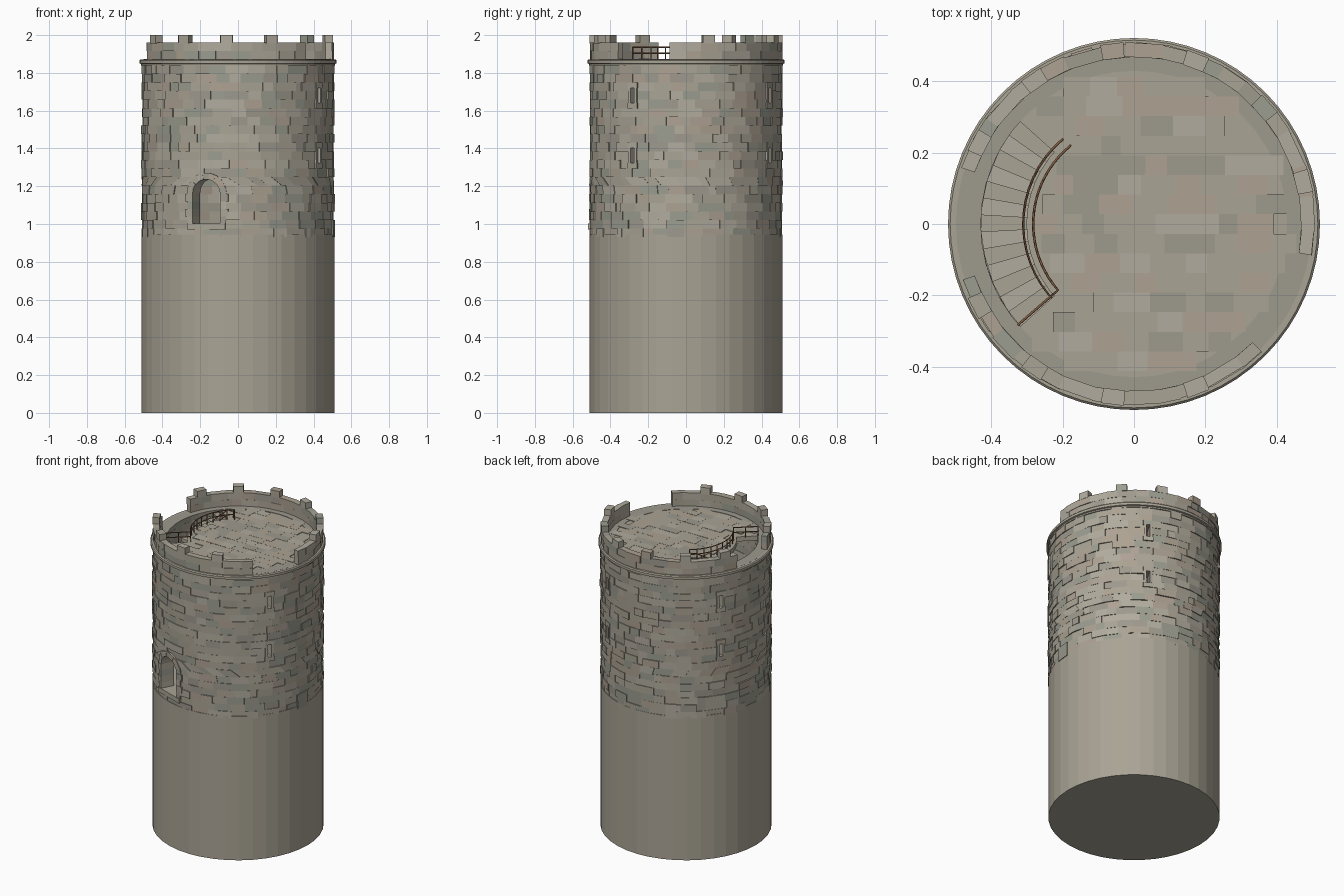
import bpy, bmesh, math, random
from math import sin, cos, radians, pi, sqrt

if "Cube" in bpy.data.objects:
    bpy.data.objects.remove(bpy.data.objects["Cube"])

random.seed(7)
R = 0.51                                  # outer wall radius
ROW, Z0, ROWS = 0.0455, 0.93, 20          # masonry courses


def material(name, rgb):
    m = bpy.data.materials.new(name)
    m.diffuse_color = (*rgb, 1)
    m.use_nodes = True
    m.node_tree.nodes["Principled BSDF"].inputs["Base Color"].default_value = m.diffuse_color
    return m


STONES = [material("stone_" + n, c) for n, c in (
    ("beige", (0.40, 0.37, 0.30)), ("light", (0.44, 0.41, 0.34)),
    ("green", (0.33, 0.34, 0.28)), ("warm", (0.42, 0.36, 0.29)),
    ("grey", (0.34, 0.32, 0.27)))]
WOOD = material("wood", (0.22, 0.11, 0.055))


def finish(name, bm):
    bmesh.ops.recalc_face_normals(bm, faces=bm.faces)
    me = bpy.data.meshes.new(name)
    bm.to_mesh(me)
    bm.free()
    for m in STONES:
        me.materials.append(m)
    ob = bpy.data.objects.new(name, me)
    bpy.context.collection.objects.link(ob)
    return ob


def block(bm, quad, r0, r1, mat=None):
    """Stone whose face is a quad of (angle, z), running from radius r0 to r1."""
    mat = random.choice((0, 0, 1, 1, 2, 3, 4)) if mat is None else mat
    a, b = [[bm.verts.new((r * cos(t), r * sin(t), z)) for t, z in quad] for r in (r0, r1)]
    faces = [a, b] + [[a[i], a[i - 1], b[i - 1], b[i]] for i in range(4)]
    for f in faces:
        bm.faces.new(f).material_index = mat


def rect(a0, a1, z0, z1):
    return [(a0, z0), (a1, z0), (a1, z1), (a0, z1)]


def arc(bm, a0, a1, z0, z1, r0, r1, n, mat=0):
    for i in range(n):
        s = (a1 - a0) / n
        block(bm, rect(a0 + i * s, a0 + (i + 1) * s, z0, z1), r0, r1, mat)


def lathe(name, profile, n):
    bm = bmesh.new()
    rings = [[bm.verts.new((r * cos(2 * pi * i / n), r * sin(2 * pi * i / n), z))
              for i in range(n)] for r, z in profile]
    for p, q in zip(rings, rings[1:] + rings[:1]):
        for i in range(n):
            bm.faces.new((p[i - 1], p[i], q[i], q[i - 1]))
    return finish(name, bm)


# plain lower drum and entrance floor
bm = bmesh.new()
for r, z0, z1 in ((R, 0, 0.945), (0.45, 0.94, 1.0)):
    res = bmesh.ops.create_cone(bm, cap_ends=True, segments=40, radius1=r, radius2=r, depth=z1 - z0)
    bmesh.ops.translate(bm, verts=res["verts"], vec=(0, 0, (z0 + z1) / 2))
finish("lower_drum", bm)

# openings: arched door and three columns of slit windows
DOOR, SPRING = radians(250.7), 1.16
WINDOWS = [radians(a) for a in (59.5, 149, 326.5)]


def door_half(z):
    d = max(0, z - SPRING)
    return sqrt(max(0, 0.0885 ** 2 - d * d)) / R


def row_openings(k):
    z0, z1 = Z0 + k * ROW, Z0 + (k + 1) * ROW
    out = []
    if k in (8, 9, 10, 15, 16, 17):
        out += [(w, 0.02 / R, 0.02 / R) for w in WINDOWS]
    if 1 <= k <= 6:
        out.append((DOOR, door_half(z0), door_half(z1)))
    return sorted(out) or [(random.uniform(0, 6), 0, 0)]


# masonry wall, split between openings in every course
bm = bmesh.new()
for k in range(ROWS):
    z0, z1 = Z0 + k * ROW, Z0 + (k + 1) * ROW
    ops = row_openings(k)
    for p, q in zip(ops, ops[1:] + [(ops[0][0] + 2 * pi, *ops[0][1:])]):
        s0, s1, e0, e1 = p[0] + p[1], p[0] + p[2], q[0] - q[1], q[0] - q[2]
        n = max(1, round((e0 - s0) * R / 0.088))
        cuts = [0] + [(i + random.uniform(-0.33, 0.33)) / n for i in range(1, n)] + [1]
        for u, v in zip(cuts, cuts[1:]):
            block(bm, [(s0 + (e0 - s0) * u, z0), (s0 + (e0 - s0) * v, z0),
                       (s1 + (e1 - s1) * v, z1), (s1 + (e1 - s1) * u, z1)],
                  0.43, R + random.uniform(-0.005, 0.004))
finish("masonry_wall", bm)

# door surround: jamb stones, voussoirs and sill
bm = bmesh.new()
for side in (-1, 1):
    for i in range(4):
        z = 1.0 + i * 0.04
        w = 0.108 + 0.012 * (i % 2)
        a, b = sorted((DOOR + side * 0.077 / R, DOOR + side * w / R))
        block(bm, rect(a, b, z, z + 0.04), 0.428, R + 0.004 + 0.002 * (i % 2))
for i in range(9):
    t0, t1 = pi * i / 9, pi * (i + 1) / 9
    block(bm, [(DOOR + r * cos(t) / R, SPRING + r * sin(t))
               for r, t in ((0.077, t0), (0.112, t0), (0.112, t1), (0.077, t1))],
          0.428, R + 0.004 + 0.002 * (i % 2))
block(bm, rect(DOOR - 0.105 / R, DOOR + 0.105 / R, 0.972, 1.002), 0.40, 0.522, 0)
finish("door_surround", bm)

# window surrounds
bm = bmesh.new()
for w in WINDOWS:
    for z in (Z0 + 8 * ROW, Z0 + 15 * ROW):
        top = z + 3 * ROW
        for side in (-1, 1):
            a, b = sorted((w + side * 0.010 / R, w + side * 0.026 / R))
            block(bm, rect(a, b, z + 0.028, top - 0.028), 0.428, R + 0.006)
        for lo in (z, top - 0.028):
            block(bm, rect(w - 0.03 / R, w + 0.03 / R, lo, lo + 0.028), 0.428, R + 0.006)
finish("window_surrounds", bm)

# projecting cornice
lathe("cornice", [(0.45, 1.838), (0.513, 1.838), (0.513, 1.847), (0.522, 1.85),
                  (0.522, 1.866), (0.516, 1.872), (0.45, 1.872)], 64)

# deck slab with the stair opening left out
A0, A1 = radians(138), radians(222)
bm = bmesh.new()
res = bmesh.ops.create_cone(bm, cap_ends=True, segments=48, radius1=0.302, radius2=0.302, depth=0.03)
bmesh.ops.translate(bm, verts=res["verts"], vec=(0, 0, 1.855))
arc(bm, A1, A0 + 2 * pi, 1.84, 1.87, 0.298, 0.435, 32)
arc(bm, 0, 2 * pi, 1.84, 1.8725, 0.43, 0.50, 48, 4)
finish("deck_slab", bm)

# deck paving
bm = bmesh.new()


def paved(x, y):
    r, a = math.hypot(x, y), math.atan2(y, x) % (2 * pi)
    return r < 0.468 and not (r > 0.302 and A0 - 0.02 < a < A1 + 0.02)


for j in range(17):
    y0 = -0.4675 + j * 0.055
    x = -0.47 - random.uniform(0, 0.06)
    while x < 0.46:
        w = random.uniform(0.05, 0.11)
        mat = random.choice((0, 0, 1, 3, 4))
        n = 4
        pts = [(x + w * i / n, y0 + 0.055 * k / n) for i in range(n + 1) for k in range(n + 1)]
        if all(paved(*p) for p in pts):
            m = bmesh.ops.create_cube(bm, size=1)["verts"]
            bmesh.ops.scale(bm, verts=m, vec=(w, 0.055, 0.008))
            bmesh.ops.translate(bm, verts=m, vec=(x + w / 2, y0 + 0.0275, 1.87 + random.uniform(-0.001, 0.001)))
            for f in {f for v in m for f in v.link_faces}:
                f.material_index = mat
        x += w
finish("deck_paving", bm)

# parapet in two courses, with a gap on the right and on the left
bm = bmesh.new()
for a0, a1 in ((-10, 162), (198, 315)):
    for z0, z1 in ((1.87, 1.915), (1.915, 1.96)):
        n = round((a1 - a0) / 10)
        cuts = [a0] + [a0 + (a1 - a0) * (i + random.uniform(-0.3, 0.3)) / n for i in range(1, n)] + [a1]
        for u, v in zip(cuts, cuts[1:]):
            block(bm, rect(radians(u), radians(v), z0, z1), 0.47, R + random.uniform(-0.006, 0.001))
finish("parapet", bm)

# merlons
bm = bmesh.new()
for i in range(13):
    a = (97 + i * 360 / 13) % 360
    if not (162 < a < 198 or 315 < a < 350):
        block(bm, rect(radians(a - 3.7), radians(a + 3.7), 1.955, 2.0), 0.468, R + 0.001)
finish("merlons", bm)

# spiral stair winding down to the entrance floor
STEP, RISE = radians(6.4), 0.0202
bm = bmesh.new()
for i in range(43):
    a, z = A0 + i * STEP, 1.855 - i * RISE
    block(bm, rect(a, a + STEP * 1.04, z - 0.03, z), 0.30, 0.435, i % 2)
finish("spiral_stair", bm)


# timber railings
def railing(name, base, height, posts):
    cu = bpy.data.curves.new(name, "CURVE")
    cu.dimensions = "3D"
    cu.bevel_depth, cu.bevel_resolution, cu.use_fill_caps = 0.0035, 0, True
    lines = [[(x, y, z + h) for x, y, z in base] for h in (height, height * 0.5)]
    lines += [[(x, y, z - 0.004), (x, y, z + height)] for x, y, z in base[::posts]]
    for line in lines:
        s = cu.splines.new("POLY")
        s.points.add(len(line) - 1)
        for p, co in zip(s.points, line):
            p.co = (*co, 1)
    cu.materials.append(WOOD)
    ob = bpy.data.objects.new(name, cu)
    bpy.context.collection.objects.link(ob)


def polar(r, deg, z):
    return (r * cos(radians(deg)), r * sin(radians(deg)), z)


railing("deck_railing", [polar(0.283, 129 + i * 4.6, 1.872) for i in range(21)]
        + [polar(0.283 + i * 0.037, 221, 1.872) for i in range(1, 5)], 0.063, 2)
railing("stair_railing", [polar(0.311, 130 + i * 6.4, 1.86 - max(0, i - 1) * RISE)
                          for i in range(26)], 0.062, 2)
